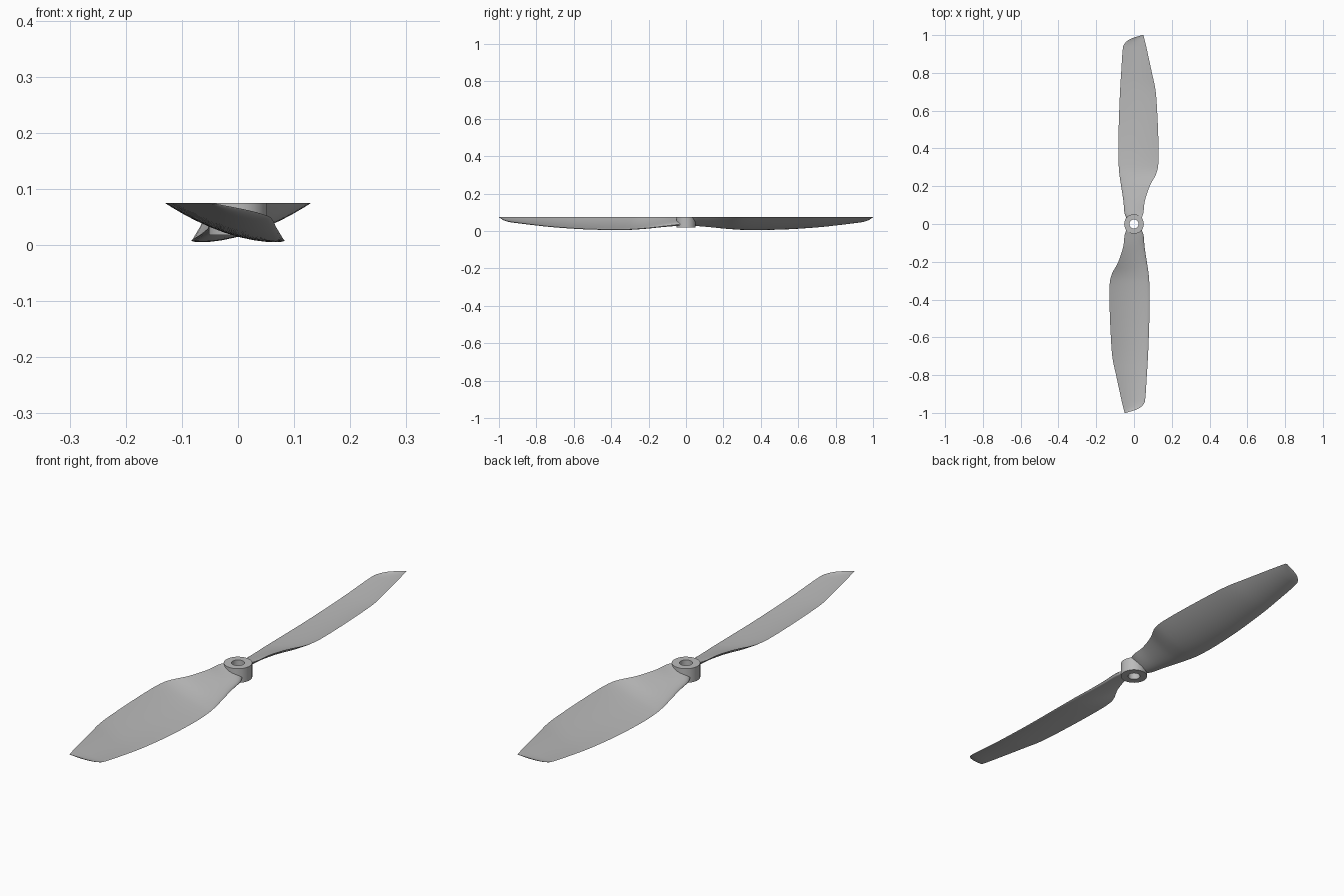
import bpy, bmesh, math
from mathutils import Matrix, Vector

cube = bpy.data.objects.get("Cube")
if cube:
    bpy.data.objects.remove(cube, do_unlink=True)

grey = bpy.data.materials.new("light grey plastic")
grey.use_nodes = True
colour = (0.5, 0.5, 0.5, 1)
grey.diffuse_color = colour
grey.node_tree.nodes["Principled BSDF"].inputs["Base Color"].default_value = colour

TOP = 0.075

# Blade stations: y, leading x, leading z, trailing x, thickness
STATIONS = [
    (0.03, -0.04, 0.036, 0.04, 0.022),
    (0.06, -0.051, 0.033, 0.05, 0.022),
    (0.12, -0.056, 0.026, 0.057, 0.019),
    (0.20, -0.068, 0.017, 0.083, 0.016),
    (0.26, -0.077, 0.012, 0.115, 0.014),
    (0.31, -0.081, 0.009, 0.128, 0.013),
    (0.40, -0.083, 0.008, 0.130, 0.012),
    (0.55, -0.080, 0.012, 0.125, 0.011),
    (0.70, -0.074, 0.022, 0.115, 0.010),
    (0.80, -0.068, 0.032, 0.095, 0.008),
    (0.92, -0.060, 0.047, 0.069, 0.006),
    (0.955, -0.050, 0.053, 0.061, 0.005),
    (0.98, -0.018, 0.062, 0.055, 0.003),
    (1.00, 0.042, 0.074, 0.050, 0.001),
]


def smooth_stations(rows, steps=4):
    """Spline through the stations."""
    pts = [Vector(r) for r in rows]
    pts = [2 * pts[0] - pts[1]] + pts + [2 * pts[-1] - pts[-2]]
    result = []
    for a, b, c, d in zip(pts, pts[1:], pts[2:], pts[3:]):
        for i in range(steps):
            t = i / steps
            result.append(0.5 * (2 * b + (c - a) * t + (2 * a - 5 * b + 4 * c - d) * t ** 2
                                 + (3 * b - a - 3 * c + d) * t ** 3))
    result.append(pts[-2])
    return result


def section(y, lead_x, lead_z, trail_x, thick, n=12):
    """Closed airfoil loop, bowed downwards, sharp at the high trailing edge."""
    bow = 0.065 * (trail_x - lead_x)
    share = [0.5 - 0.5 * math.cos(math.pi * i / n) for i in range(n + 1)]
    loop = []
    for side, values in ((1, share), (-1, share[-2:0:-1])):
        for s in values:
            mid = lead_z + (TOP - lead_z) * s - 4 * bow * s * (1 - s)
            half = 1.3 * thick * math.sqrt(s) * (1 - s)
            loop.append((lead_x + (trail_x - lead_x) * s, y, min(mid + side * half, TOP)))
    return loop


def finish(name, bm, angle):
    bmesh.ops.recalc_face_normals(bm, faces=bm.faces)
    mesh = bpy.data.meshes.new(name)
    bm.to_mesh(mesh)
    bm.free()
    mesh.materials.append(grey)
    obj = bpy.data.objects.new(name, mesh)
    bpy.context.collection.objects.link(obj)
    bpy.ops.object.select_all(action="DESELECT")
    obj.select_set(True)
    bpy.context.view_layer.objects.active = obj
    bpy.ops.object.shade_smooth_by_angle(angle=math.radians(angle))
    return obj


def make_blade(name, turn):
    bm = bmesh.new()
    loops = [[bm.verts.new(p) for p in section(*row)] for row in smooth_stations(STATIONS)]
    for a, b in zip(loops, loops[1:]):
        for i in range(len(a)):
            j = (i + 1) % len(a)
            bm.faces.new((a[i], a[j], b[j], b[i]))
    bm.faces.new(loops[0])
    bm.faces.new(loops[-1])
    bm.transform(Matrix.Rotation(turn, 4, "Z"))
    return finish(name, bm, 40)


# The two blades are half a turn apart
make_blade("back_blade", 0)
make_blade("front_blade", math.pi)

# Hub: a ring with a shaft hole
bm = bmesh.new()
profile = [(0.024, 0.018), (0.052, 0.018), (0.052, TOP), (0.024, TOP)]
segments = 32
rings = []
for k in range(segments):
    a = 2 * math.pi * k / segments
    rings.append([bm.verts.new((r * math.cos(a), r * math.sin(a), z)) for r, z in profile])
for k in range(segments):
    a, b = rings[k], rings[(k + 1) % segments]
    for i in range(4):
        j = (i + 1) % 4
        bm.faces.new((a[i], a[j], b[j], b[i]))
finish("hub", bm, 35)
